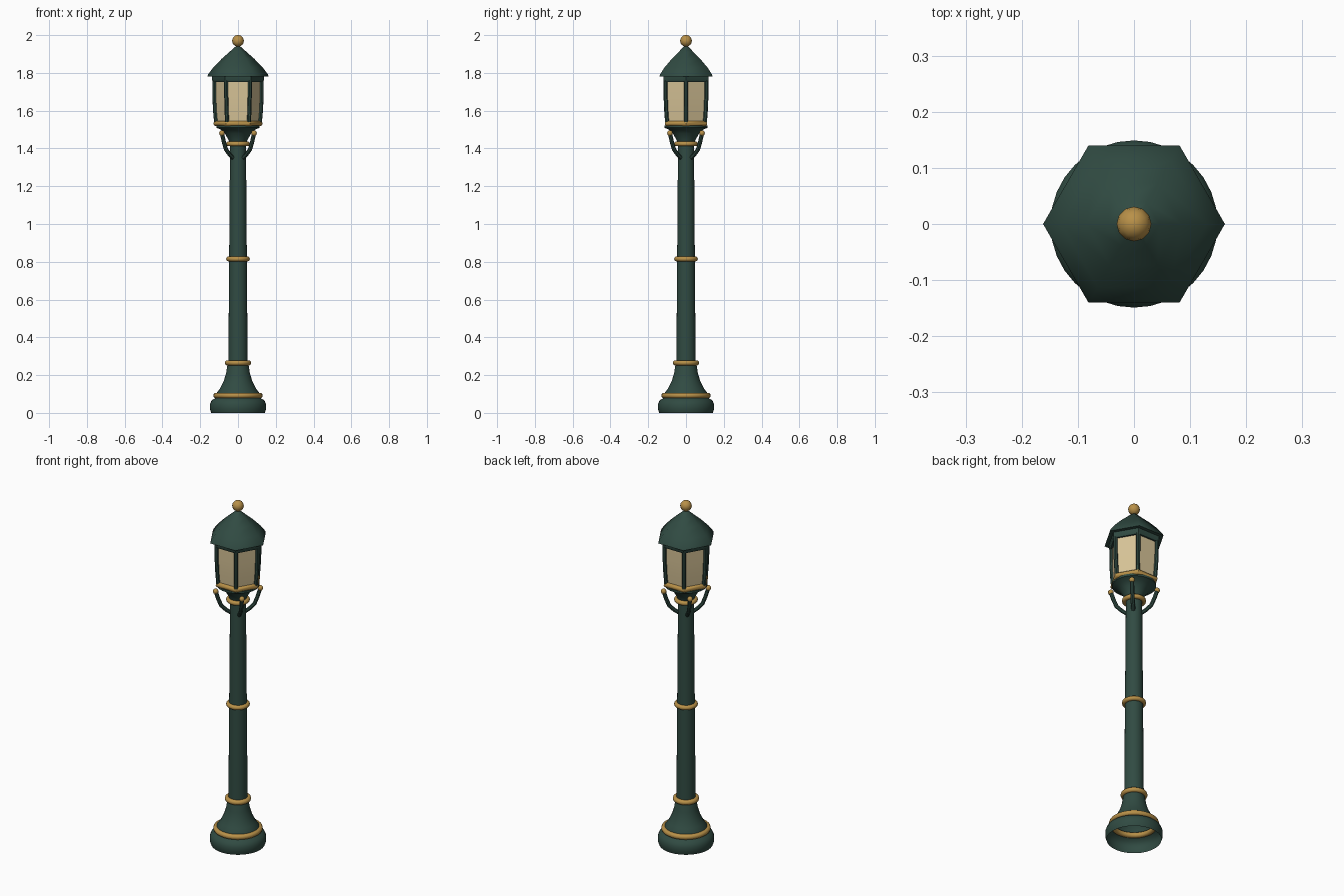
import bpy, math
from math import sin, cos, pi, radians

if "Cube" in bpy.data.objects:
    bpy.data.objects.remove(bpy.data.objects["Cube"])


def material(name, rgb):
    m = bpy.data.materials.new(name)
    m.diffuse_color = (*rgb, 1)
    m.use_nodes = True
    m.node_tree.nodes["Principled BSDF"].inputs["Base Color"].default_value = m.diffuse_color
    return m


GREEN = material("dark_green_paint", (0.03, 0.07, 0.055))
GOLD = material("gold_trim", (0.48, 0.28, 0.065))
GLASS = material("warm_glass", (0.68, 0.55, 0.31))


def finish(obj, name, mat, angle=40):
    obj.name = name
    obj.data.materials.append(mat)
    bpy.ops.object.select_all(action='DESELECT')
    obj.select_set(True)
    bpy.context.view_layer.objects.active = obj
    if angle:
        bpy.ops.object.shade_smooth_by_angle(angle=radians(angle))
    return obj


def lathe(name, profile, sides, mat, closed=False, angle=40):
    """Revolve (radius, z) points, listed bottom to top, around z; first corner on +x."""
    verts, rings = [], []
    for r, z in profile:
        start = len(verts)
        if r == 0:
            verts.append((0, 0, z))
            rings.append([start] * sides)
        else:
            verts += [(r * cos(2 * pi * i / sides), r * sin(2 * pi * i / sides), z)
                      for i in range(sides)]
            rings.append(list(range(start, start + sides)))
    pairs = list(zip(rings, rings[1:]))
    if closed:
        pairs.append((rings[-1], rings[0]))
    faces = []
    for a, b in pairs:
        for i in range(sides):
            j = (i + 1) % sides
            faces.append(tuple(dict.fromkeys((a[i], a[j], b[j], b[i]))))
    mesh = bpy.data.meshes.new(name)
    mesh.from_pydata(verts, [], faces)
    obj = bpy.data.objects.new(name, mesh)
    bpy.context.collection.objects.link(obj)
    return finish(obj, name, mat, angle)


def ring(name, z, major, minor, sides=32, height=None):
    height = height or minor
    section = [(major + minor * cos(2 * pi * k / 10), z + height * sin(2 * pi * k / 10))
               for k in range(10)]
    return lathe(name, section, sides, GOLD, closed=True)


def ball(name, loc, r, segments=12, rows=8):
    bpy.ops.mesh.primitive_uv_sphere_add(segments=segments, ring_count=rows,
                                         radius=r, location=loc)
    return finish(bpy.context.object, name, GOLD)


def tube(name, points, r, mat):
    curve = bpy.data.curves.new(name, 'CURVE')
    curve.dimensions = '3D'
    curve.bevel_depth = r
    curve.bevel_resolution = 2
    curve.use_fill_caps = True
    s = curve.splines.new('POLY')
    s.points.add(len(points) - 1)
    for p, co in zip(s.points, points):
        p.co = (*co, 1)
    obj = bpy.data.objects.new(name, curve)
    bpy.context.collection.objects.link(obj)
    bpy.ops.object.select_all(action='DESELECT')
    obj.select_set(True)
    bpy.context.view_layer.objects.active = obj
    bpy.ops.object.convert(target='MESH')
    return finish(bpy.context.object, name, mat)


# Pedestal (open underneath) and tapered shaft
lathe("pedestal", [(0.142, 0), (0.149, 0.02), (0.149, 0.045), (0.14, 0.066), (0.12, 0.078),
                   (0.117, 0.1), (0.095, 0.13), (0.075, 0.17), (0.063, 0.21),
                   (0.055, 0.26), (0.05, 0.275)], 32, GREEN)
lathe("shaft", [(0.051, 0.25), (0.047, 0.8), (0.042, 1.45)], 24, GREEN)

# Gold collars
ring("base_ring", 0.092, 0.116, 0.015)
ring("shaft_foot_ring", 0.265, 0.056, 0.014)
ring("shaft_middle_ring", 0.815, 0.05, 0.013)
ring("shaft_top_ring", 1.424, 0.05, 0.013)

# Lantern cup and hexagonal sill
lathe("lantern_cup", [(0.042, 1.42), (0.05, 1.445), (0.07, 1.48), (0.09, 1.499),
                      (0.114, 1.51), (0.114, 1.522), (0, 1.522)], 32, GREEN)
ring("lantern_sill", 1.532, 0.115, 0.015, sides=6)

# Glass panes and corner posts, slightly wider in the upper part
lathe("glass_panes", [(0.112, 1.53), (0.118, 1.6), (0.121, 1.68), (0.121, 1.77)],
      6, GLASS, angle=30)
for i in range(6):
    c, s = cos(i * pi / 3), sin(i * pi / 3)
    path = [(0.115, 1.53), (0.121, 1.6), (0.125, 1.68), (0.125, 1.77)]
    tube(f"corner_post_{i + 1}", [(r * c, r * s, z) for r, z in path], 0.011, GREEN)

# Hexagonal frieze, roof and finial
lathe("frieze", [(0, 1.752), (0.132, 1.752), (0.138, 1.762), (0.138, 1.79)], 6, GREEN)
lathe("roof", [(0, 1.786), (0.162, 1.782), (0.158, 1.793), (0.13, 1.83), (0.085, 1.876),
               (0.045, 1.911), (0.015, 1.938), (0, 1.945)], 6, GREEN, angle=62)
ball("finial", (0, 0, 1.97), 0.031)

# Four diagonal brackets with gold tips
for i in range(4):
    c, s = cos(pi / 4 + i * pi / 2), sin(pi / 4 + i * pi / 2)
    path = [(0.03, 1.345), (0.062, 1.367), (0.09, 1.395), (0.106, 1.435), (0.119, 1.477)]
    tube(f"bracket_{i + 1}", [(r * c, r * s, z) for r, z in path], 0.011, GREEN)
    ball(f"bracket_tip_{i + 1}", (0.12 * c, 0.12 * s, 1.481), 0.015)
